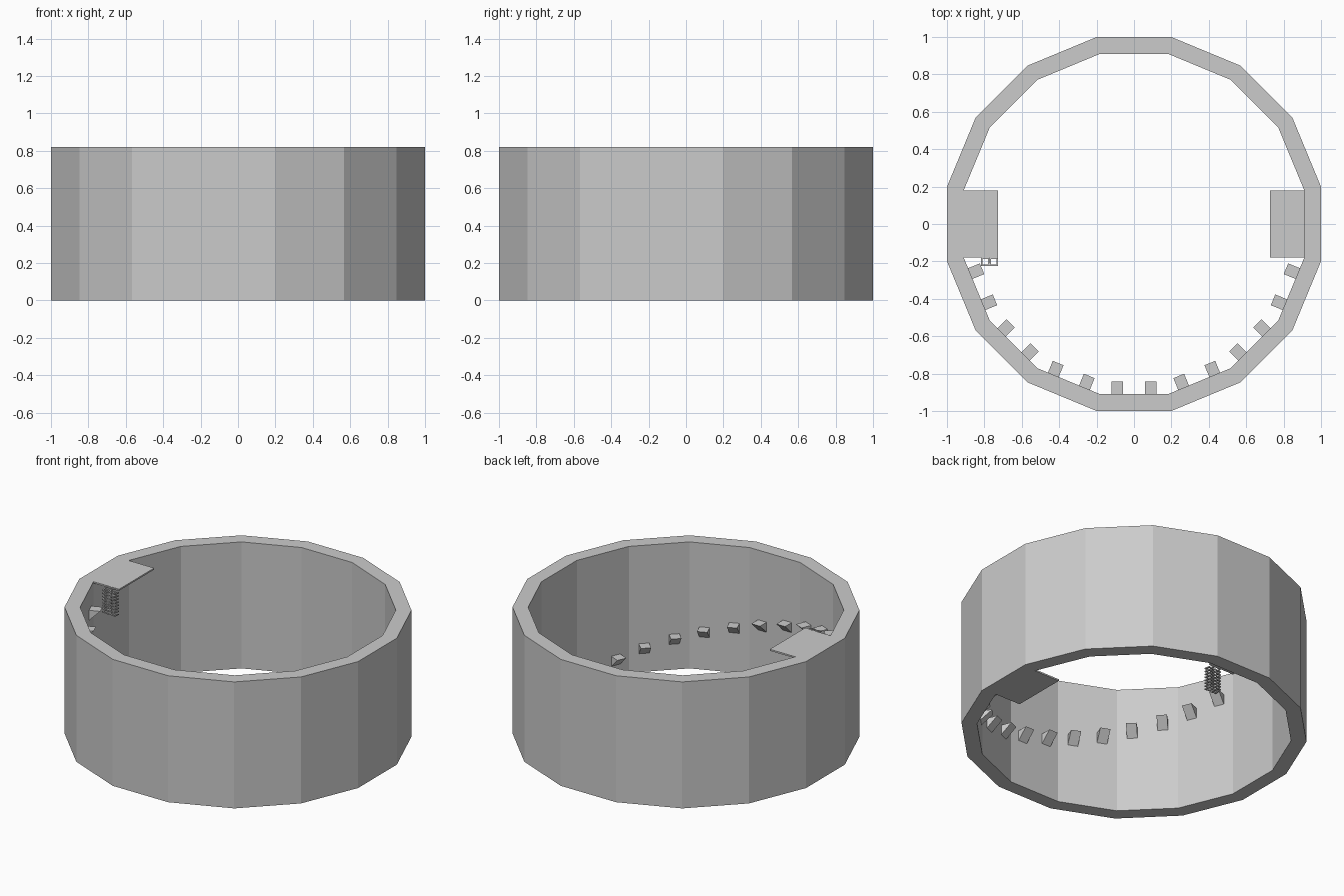
import bpy, bmesh, math
from mathutils import Vector, Matrix

if "Cube" in bpy.data.objects:
    bpy.data.objects.remove(bpy.data.objects["Cube"])

SIDES = 16
HEIGHT = 0.82
INNER = 0.91          # distance from centre to inner wall faces

grey = bpy.data.materials.new("light_grey")
grey.diffuse_color = (0.6, 0.6, 0.6, 1)
grey.use_nodes = True
grey.node_tree.nodes["Principled BSDF"].inputs["Base Color"].default_value = grey.diffuse_color


def finish(name, bm):
    bmesh.ops.recalc_face_normals(bm, faces=bm.faces)
    mesh = bpy.data.meshes.new(name)
    bm.to_mesh(mesh)
    bm.free()
    mesh.materials.append(grey)
    obj = bpy.data.objects.new(name, mesh)
    bpy.context.collection.objects.link(obj)
    return obj


def skin(bm, sections, closed):
    """Join equal cross-sections with quads, capping open ends."""
    rings = [[bm.verts.new(p) for p in s] for s in sections]
    n = len(rings[0])
    pairs = list(zip(rings, rings[1:]))
    if closed:
        pairs.append((rings[-1], rings[0]))
    else:
        bm.faces.new(rings[0])
        bm.faces.new(rings[-1])
    for a, b in pairs:
        for i in range(n):
            j = (i + 1) % n
            bm.faces.new((a[i], a[j], b[j], b[i]))


# Sixteen-sided hollow wall
bm = bmesh.new()
k = 1 / math.cos(math.pi / SIDES)
sections = []
for i in range(SIDES):
    a = 2 * math.pi * (i + 0.5) / SIDES
    d = Vector((math.cos(a), math.sin(a), 0))
    sections.append([d * r * k + Vector((0, 0, z))
                     for r, z in ((INNER, 0), (1, 0), (1, HEIGHT), (INNER, HEIGHT))])
skin(bm, sections, True)
finish("wall", bm)


# Thin landings: one flush with the top, one flush with the bottom
def landing(name, side, z, thick=0.01):
    bm = bmesh.new()
    bmesh.ops.create_cube(bm, size=1)
    bmesh.ops.scale(bm, vec=(0.183, 0.36, thick), verts=bm.verts)
    bmesh.ops.translate(bm, vec=(side * (INNER - 0.0915), 0, z), verts=bm.verts)
    finish(name, bm)


landing("top_landing", -1, HEIGHT - 0.005)
landing("bottom_landing", 1, 0.005)

# Wedge steps descending along the front wall, two on each facet
DEPTH, WIDTH = 0.068, 0.062
step = 0
for facet in range(7):
    angle = math.radians(202.5 + 22.5 * facet)
    for offset in (-0.09, 0.09):
        top = 0.69 - 0.046 * step
        bm = bmesh.new()
        tri = ((INNER, top), (INNER - DEPTH, top), (INNER, top - 0.065))
        skin(bm, [[Vector((x, offset + s * WIDTH / 2, z)) for x, z in tri]
                  for s in (-1, 1)], False)
        bm.transform(Matrix.Rotation(angle, 4, 'Z'))
        finish("wedge_step_%02d" % (step + 1), bm)
        step += 1


# Pair of square coils hanging at the front of the top landing
def square_coil(name, cx, cy, half=0.022, thick=0.007, pitch=0.02, turns=8):
    bm = bmesh.new()
    corners = ((1, 1), (-1, 1), (-1, -1), (1, -1))
    sections = []
    for i in range(turns * 4 + 1):
        sx, sy = corners[i % 4]
        z = HEIGHT - pitch * i / 4
        sections.append([Vector((cx + sx * r, cy + sy * r, z - dz))
                         for r, dz in ((half, 0), (half, thick),
                                       (half - thick, thick), (half - thick, 0))])
    skin(bm, sections, False)
    finish(name, bm)


square_coil("left_coil", -0.795, -0.202)
square_coil("right_coil", -0.750, -0.202)
